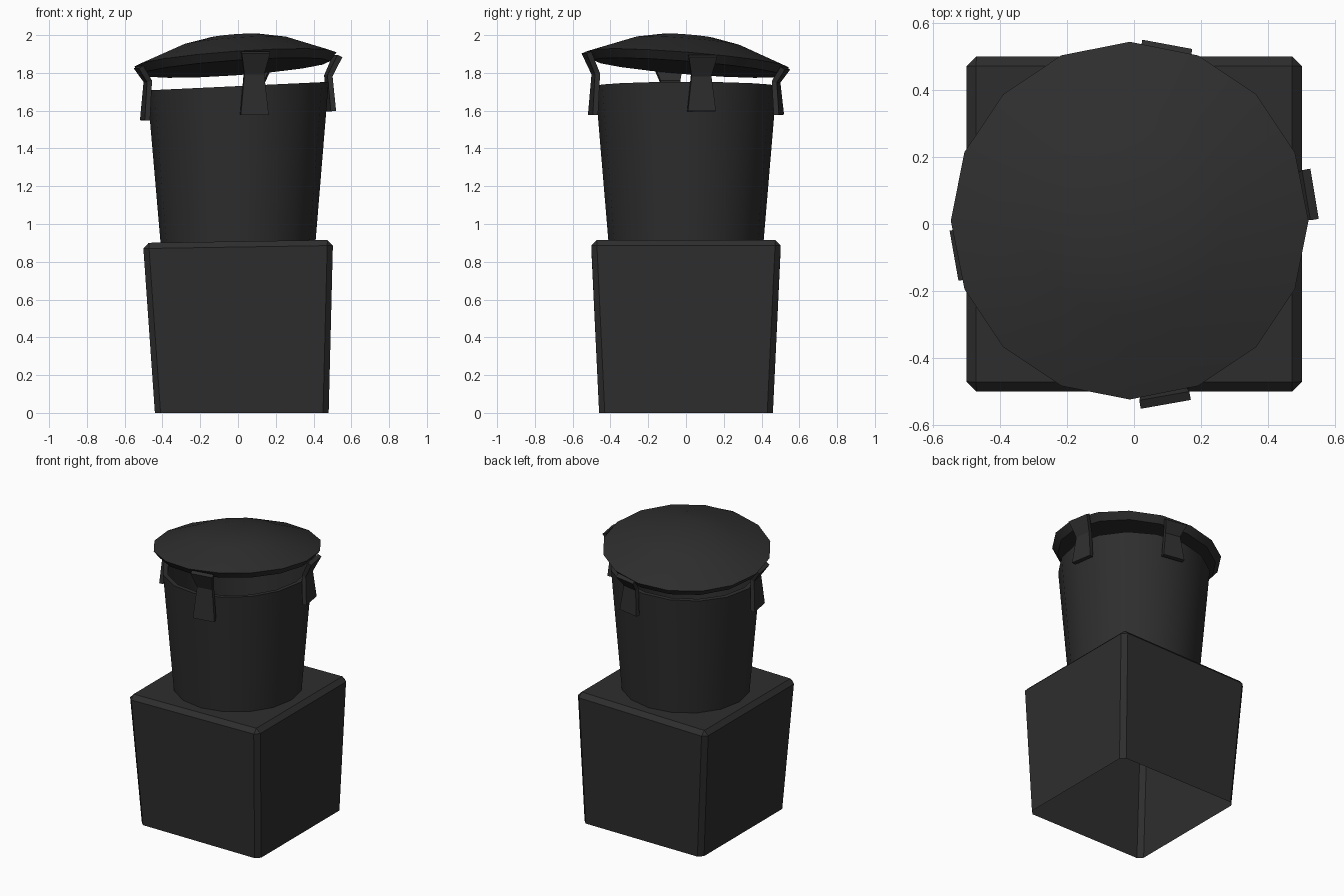
import bpy, bmesh, math
from mathutils import Vector

cube = bpy.data.objects.get("Cube")
if cube:
    bpy.data.objects.remove(cube, do_unlink=True)

soot = bpy.data.materials.new("soot_black")
soot.use_nodes = True
COLOUR = (0.027, 0.027, 0.027, 1)
soot.diffuse_color = COLOUR
soot.node_tree.nodes["Principled BSDF"].inputs["Base Color"].default_value = COLOUR
SIDES = 16


def finish(bm, name, smooth=None):
    mesh = bpy.data.meshes.new(name)
    bm.to_mesh(mesh)
    bm.free()
    mesh.materials.append(soot)
    obj = bpy.data.objects.new(name, mesh)
    bpy.context.collection.objects.link(obj)
    if smooth:
        bpy.ops.object.select_all(action='DESELECT')
        obj.select_set(True)
        bpy.context.view_layer.objects.active = obj
        bpy.ops.object.shade_smooth_by_angle(angle=math.radians(smooth))
    return obj


def lathe(name, profile, place, closed=False):
    """Turn (radius, height) points round z; place() moves each vertex."""
    bm = bmesh.new()
    rings = []
    for r, z in profile:
        if r == 0:
            rings.append([bm.verts.new(place(0, 0, z))] * SIDES)
            continue
        angles = [2 * math.pi * i / SIDES for i in range(SIDES)]
        rings.append([bm.verts.new(place(r * math.cos(a), r * math.sin(a), z)) for a in angles])
    pairs = list(zip(rings, rings[1:]))
    if closed:
        pairs.append((rings[-1], rings[0]))
    for a, b in pairs:
        for i in range(SIDES):
            j = (i + 1) % SIDES
            corners = list(dict.fromkeys([a[i], a[j], b[j], b[i]]))
            bm.faces.new(corners)
    bmesh.ops.recalc_face_normals(bm, faces=bm.faces)
    return finish(bm, name, 35)


# Tapered base box, open underneath, with chamfered edges
bm = bmesh.new()
bmesh.ops.create_cube(bm, size=2)
for v in bm.verts:
    if v.co.z > 0:
        v.co = Vector((v.co.x * 0.503, v.co.y * 0.503, 0.908 + 0.008 * v.co.x))
    else:
        v.co = Vector((v.co.x * 0.46 + 0.02, v.co.y * 0.46, 0))
bottom = min(bm.faces, key=lambda f: f.calc_center_median().z)
bmesh.ops.delete(bm, geom=[bottom], context='FACES_ONLY')
edges = [e for e in bm.edges if not e.is_boundary]
bmesh.ops.bevel(bm, geom=edges, offset=0.03, segments=1, affect='EDGES')
finish(bm, "base_box")

# Hollow flared pot, its rim a little higher on one side
lathe("pot", [(0.41, 0.9), (0.48, 1.73), (0.45, 1.73), (0.385, 0.9)],
      lambda x, y, z: (x, y, z + 0.047 * x * (z - 0.9) / 0.83), closed=True)


# Tilted domed lid
def lid_plane(x, y):
    return 1.872 + 0.07 * x - 0.08 * y


lathe("lid", [(0, 0.127), (0.14, 0.122), (0.29, 0.092), (0.535, 0), (0.5, -0.045), (0, -0.045)],
      lambda x, y, z: (x - 0.013, y + 0.01, z + lid_plane(x, y)))

# Bent clips holding the lid above the pot
for name, degrees in (("left", 9.5), ("back", 79.5), ("right", 190), ("front", -80)):
    a = math.radians(degrees)
    out = Vector((math.cos(a), math.sin(a), 0))
    side = Vector((-out.y, out.x, 0))
    top = lid_plane(out.x * 0.53, out.y * 0.53) - 0.012
    foot = 1.573 + 0.05 * out.x * 0.5
    bm = bmesh.new()
    rows = []
    for r, z, half in ((0.535, top, 0.076), (0.485, (top + 1.68) / 2, 0.053), (0.5, foot, 0.075)):
        centre = out * r + Vector((0, 0, z))
        rows.append([bm.verts.new(centre + side * half * s) for s in (-1, 1)])
    for upper, lower in zip(rows, rows[1:]):
        bm.faces.new((upper[0], lower[0], lower[1], upper[1]))
    clip = finish(bm, name + "_clip")
    solid = clip.modifiers.new("thickness", 'SOLIDIFY')
    solid.thickness = 0.028
    solid.offset = 0
